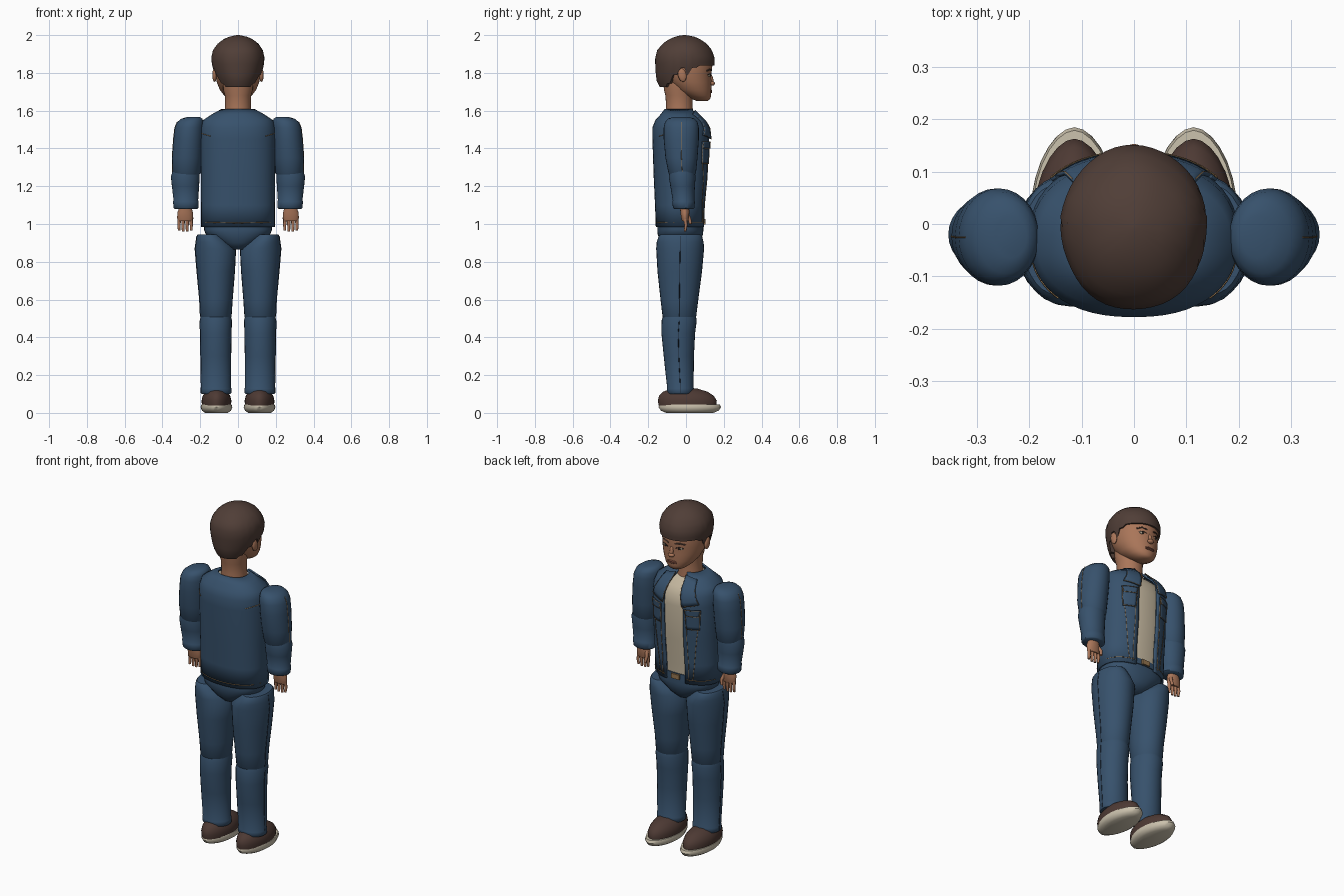
import bpy, math
from mathutils import Vector

cube = bpy.data.objects.get("Cube")
if cube:
    bpy.data.objects.remove(cube)


def material(name, r, g, b):
    m = bpy.data.materials.new(name)
    m.use_nodes = True
    m.diffuse_color = (r, g, b, 1)
    node = m.node_tree.nodes["Principled BSDF"]
    node.inputs["Base Color"].default_value = (r, g, b, 1)
    node.inputs["Roughness"].default_value = 0.9
    return m


DENIM = material("denim blue", .038, .083, .15)
SEAM = material("dark seam", .012, .02, .035)
THREAD = material("orange thread", .3, .18, .08)
SKIN = material("skin", .4, .18, .1)
LIP = material("lip", .27, .1, .065)
HAIR = material("dark brown hair", .08, .048, .038)
CREAM = material("cream shirt", .56, .48, .35)
SHOE = material("brown leather", .075, .042, .034)
SOLE = material("pale sole", .6, .54, .42)
EYE = material("dark eye", .02, .014, .012)


def finish(name, verts, faces, mat, angle=45):
    me = bpy.data.meshes.new(name)
    me.from_pydata(verts, [], faces)
    me.materials.append(mat)
    ob = bpy.data.objects.new(name, me)
    bpy.context.collection.objects.link(ob)
    bpy.ops.object.select_all(action='DESELECT')
    ob.select_set(True)
    bpy.context.view_layer.objects.active = ob
    bpy.ops.object.shade_smooth_by_angle(angle=math.radians(angle))
    return ob


def power(v, p):
    return math.copysign(abs(v) ** (2 / p), v)


def loft(name, rings, mat, n=28, p=2.0, side=1, gap=0, angle=45):
    """Rings (z, cx, cy, rx, ry), bottom to top; gap leaves the +y side open."""
    cols = n + 1 if gap else n
    verts, faces = [], []
    for z, cx, cy, rx, ry in rings:
        for i in range(cols):
            a = gap + (math.tau - 2 * gap) * i / n
            verts.append((side * cx + rx * power(math.sin(a), p),
                          cy + ry * power(math.cos(a), p), z))
    for r in range(len(rings) - 1):
        for i in range(n):
            j = (i + 1) % cols
            a, b = r * cols, (r + 1) * cols
            faces.append((a + j, a + i, b + i, b + j))
    if not gap:
        faces.append(tuple(range(n)))
        faces.append(tuple(reversed(range(len(verts) - n, len(verts)))))
    return finish(name, verts, faces, mat, angle)


def ball(name, loc, size, mat, tilt=0):
    n, m = 16, 10
    bpy.ops.mesh.primitive_uv_sphere_add(segments=n, ring_count=m, radius=1, location=loc,
                                         rotation=(tilt, 0, 0))
    ob = bpy.context.object
    ob.name = name
    ob.scale = size
    ob.data.materials.append(mat)
    bpy.ops.object.shade_smooth()
    return ob


def tube(name, pts, mat, r=.0018, taper=1.0):
    cu = bpy.data.curves.new(name, 'CURVE')
    cu.dimensions = '3D'
    cu.bevel_depth = r
    cu.bevel_resolution = 2 if r > .005 else 0
    cu.use_fill_caps = True
    sp = cu.splines.new('POLY')
    sp.points.add(len(pts) - 1)
    for i, q in enumerate(pts):
        sp.points[i].co = (*q, 1)
        sp.points[i].radius = 1 + (taper - 1) * i / (len(pts) - 1)
    cu.materials.append(mat)
    ob = bpy.data.objects.new(name, cu)
    bpy.context.collection.objects.link(ob)
    return ob


def at_height(rings, z):
    for a, b in zip(rings, rings[1:]):
        if z <= b[0]:
            t = max(0, (z - a[0]) / (b[0] - a[0]))
            return [u + (v - u) * t for u, v in zip(a, b)]
    return rings[-1]


def on_surface(rings, x, z, p, off=0, back=False):
    _, _, cy, rx, ry = at_height(rings, z)
    y = ry * max(0, 1 - min(1, abs(x / rx)) ** p) ** (1 / p) + off
    return Vector((x, cy - y if back else cy + y, z))


# Shirt and open jacket
JACKET = [(.985, 0, -.03, .195, .13), (1.1, 0, -.03, .195, .134), (1.25, 0, -.026, .197, .145),
          (1.45, 0, -.026, .2, .152), (1.51, 0, -.03, .198, .148), (1.55, 0, -.035, .185, .127),
          (1.58, 0, -.038, .14, .097), (1.61, 0, -.04, .085, .072)]
P = 2.3
loft("shirt", [(z - .012, cx, cy, rx - .018, ry - .012) for z, cx, cy, rx, ry in JACKET],
     CREAM, 40, P)
jacket = loft("jacket", JACKET, DENIM, 48, P, gap=.27, angle=60)
solid = jacket.modifiers.new("cloth thickness", 'SOLIDIFY')
solid.thickness, solid.offset = .01, -1


def stitch(name, corners, back=False, mat=THREAD, off=.001):
    pts = []
    for (x0, z0), (x1, z1) in zip(corners, corners[1:]):
        pts += [on_surface(JACKET, x0 + (x1 - x0) * k / 8, z0 + (z1 - z0) * k / 8, P, off, back)
                for k in range(9)]
    tube(name, pts, mat)


def patch(name, q, mat, off):
    """Four-cornered cloth plate following the jacket front."""
    n, verts, faces = 7, [], []
    for i in range(n):
        for j in range(n):
            u, v = i / (n - 1), j / (n - 1)
            x, z = [(q[0][k] * (1 - u) + q[1][k] * u) * (1 - v)
                    + (q[3][k] * (1 - u) + q[2][k] * u) * v for k in (0, 1)]
            verts.append(on_surface(JACKET, x, z, P, off))
    for i in range(n - 1):
        for j in range(n - 1):
            a = i * n + j
            faces.append((a, a + 1, a + n + 1, a + n))
    ob = finish(name, verts, faces, mat)
    ob.modifiers.new("thickness", 'SOLIDIFY').thickness = .008
    ob.modifiers["thickness"].offset = 0


for s, label in ((1, "left"), (-1, "right")):
    def flip(pts):
        return [(s * x, z) for x, z in pts]
    lapel = flip([(.035, 1.6), (.1, 1.585), (.15, 1.47), (.062, 1.45)])
    pocket = flip([(.08, 1.43), (.155, 1.43), (.15, 1.32), (.085, 1.32)])
    flap = flip([(.078, 1.435), (.158, 1.435), (.15, 1.4), (.085, 1.4)])
    patch(label + "_lapel", lapel, DENIM, .008)
    patch(label + "_pocket", pocket, DENIM, .003)
    patch(label + "_pocket_flap", flap, DENIM, .007)
    stitch(label + "_lapel_stitch", lapel[1:] + lapel[:1], off=.012)
    stitch(label + "_pocket_stitch", pocket + pocket[:1], off=.008)
    stitch(label + "_flap_stitch", flap + flap[:1], off=.012)
    stitch(label + "_placket_stitch", flip([(.085, 1.0), (.082, 1.43)]))
    stitch(label + "_dart_stitch", flip([(.105, 1.01), (.14, 1.32)]))
    stitch(label + "_front_hem_stitch", flip([(.07, 1.01), (.192, 1.01)]))
    stitch(label + "_back_yoke_stitch", flip([(.145, 1.465), (.195, 1.48)]), back=True)
stitch("back_hem_stitch", [(-.192, 1.01), (0, 1.005), (.192, 1.01)], back=True)

# Hips, belt and buckle
loft("hips", [(.865, 0, -.03, .05, .07), (.9, 0, -.03, .1, .105), (.945, 0, -.03, .17, .12),
              (.97, 0, -.03, .18, .122), (1.02, 0, -.03, .178, .12)], DENIM, 36, 2.3)
loft("waistband", [(.995, 0, -.03, .183, .125), (1.03, 0, -.03, .18, .124)], DENIM, 36, 2.3)
bpy.ops.mesh.primitive_cube_add(size=1, location=(0, .097, 1.012))
buckle = bpy.context.object
buckle.name = "belt_buckle"
buckle.scale = (.05, .012, .028)
buckle.data.materials.append(THREAD)

UPPER_ARM = [(1.25, .273, -.02, .06, .06), (1.27, .273, -.02, .074, .073),
             (1.35, .27, -.024, .079, .085), (1.45, .263, -.025, .079, .093),
             (1.51, .258, -.025, .077, .093), (1.54, .252, -.025, .07, .086),
             (1.558, .244, -.025, .055, .07), (1.567, .235, -.025, .03, .04)]
LOWER_ARM = [(1.08, .275, -.012, .06, .052), (1.085, .275, -.012, .066, .057),
             (1.12, .276, -.013, .068, .06), (1.125, .276, -.013, .065, .057),
             (1.2, .278, -.018, .072, .065), (1.25, .279, -.02, .076, .071),
             (1.28, .277, -.02, .07, .066)]
THIGH = [(.49, .117, -.035, .07, .075), (.51, .117, -.035, .083, .089),
         (.6, .116, -.035, .088, .1), (.75, .117, -.033, .101, .118),
         (.87, .119, -.031, .109, .127), (.905, .133, -.031, .09, .124),
         (.935, .147, -.03, .072, .115), (.945, .147, -.03, .066, .105)]
SHIN = [(.1, .116, -.03, .076, .066), (.105, .116, -.03, .081, .071),
        (.13, .116, -.03, .081, .072), (.134, .116, -.03, .079, .07),
        (.3, .117, -.038, .081, .08), (.42, .117, -.041, .083, .089),
        (.49, .117, -.036, .085, .093), (.515, .117, -.035, .079, .086)]
SOLE_RINGS = [(0, .114, .02, .06, .125), (.012, .114, .02, .077, .153),
              (.03, .114, .02, .084, .165), (.045, .114, .019, .08, .16)]
UPPER = [(.04, .114, .008, .077, .153), (.065, .114, .007, .079, .156),
         (.09, .114, .002, .073, .145), (.112, .114, -.004, .058, .118),
         (.128, .114, -.008, .035, .07)]
PALM = [(1.015, .28, -.005, .036, .016), (1.03, .28, -.005, .042, .02),
        (1.06, .28, -.006, .041, .024), (1.1, .277, -.008, .028, .024)]

for s, label in ((1, "left"), (-1, "right")):
    # Limbs
    for part, rings, mat in (("upper_arm", UPPER_ARM, DENIM), ("forearm", LOWER_ARM, DENIM),
                             ("thigh", THIGH, DENIM), ("shin", SHIN, DENIM),
                             ("shoe_sole", SOLE_RINGS, SOLE), ("shoe_upper", UPPER, SHOE),
                             ("palm", PALM, SKIN)):
        loft(label + "_" + part, rings, mat, 28, 1.85 if "shoe" in part else 2, side=s)
    # Outer seams
    for part, rings, mat in (("sleeve_stitch", UPPER_ARM[1:-2], THREAD),
                             ("trouser_seam", THIGH[1:-1], SEAM), ("shin_seam", SHIN[1:-1], SEAM)):
        tube(label + "_" + part, [(s * (cx + rx), cy, z) for z, cx, cy, rx, ry in rings], mat)
    # Fingers and thumb
    for k in range(4):
        u = k - 1.5
        drop = .957 + .006 * abs(u)
        x = .28 + u * .02
        tube(label + "_finger_" + str(k + 1),
             [(s * x, -.005, 1.03), (s * (x + u * .002), 0, .995), (s * (x + u * .001), -.004, drop)],
             SKIN, .0105, .65)
    tube(label + "_thumb", [(s * .255, 0, 1.06), (s * .245, .018, 1.03), (s * .25, .024, 1.0)],
         SKIN, .011, .7)
    # Laces
    for k in range(3):
        y, z = .06 + .02 * k, .118 - .009 * k
        tube(label + "_lace_" + str(k + 1),
             [(s * .114 - .028, y, z - .008), (s * .114, y, z + .002), (s * .114 + .028, y, z - .008)],
             THREAD, .003)

# Neck and head
loft("neck", [(1.56, 0, -.035, .075, .075), (1.62, 0, -.035, .068, .07), (1.68, 0, -.037, .07, .072),
              (1.71, 0, -.04, .078, .077), (1.76, 0, -.04, .08, .08)], SKIN)
HEAD = [(1.652, 0, .085, .028, .03), (1.662, 0, .078, .05, .05), (1.68, 0, .06, .073, .073),
        (1.71, 0, .035, .096, .099), (1.75, 0, .018, .112, .117), (1.79, 0, .002, .121, .132),
        (1.85, 0, 0, .126, .141), (1.92, 0, -.005, .11, .125), (1.96, 0, -.005, .07, .08)]
loft("head", HEAD, SKIN, 36, angle=80)

# Face
ball("nose_bridge", (0, .132, 1.768), (.011, .012, .032), SKIN, .25)
ball("nose_tip", (0, .138, 1.744), (.019, .015, .012), SKIN)
for i, z in enumerate((1.705, 1.697)):
    ball(("upper_lip", "lower_lip")[i], on_surface(HEAD, 0, z, 2, -.002), (.03, .007, .005), LIP)
for s, label in ((1, "left"), (-1, "right")):
    ball(label + "_eye_white", on_surface(HEAD, s * .045, 1.787, 2, -.003), (.019, .007, .007), CREAM)
    ball(label + "_iris", on_surface(HEAD, s * .045, 1.787, 2, .002), (.008, .004, .007), EYE)
    tube(label + "_lash", [on_surface(HEAD, s * x, z, 2, .004)
                           for x, z in ((.024, 1.788), (.045, 1.796), (.067, 1.789))], EYE, .002)
    tube(label + "_eyebrow", [on_surface(HEAD, s * x, z, 2, .001)
                              for x, z in ((.02, 1.812), (.05, 1.819), (.075, 1.81))], HAIR, .004)
    ball(label + "_ear", (s * .124, -.02, 1.788), (.012, .022, .036), SKIN, .2)

# Hair: each column runs from the crown to its own hairline
HAIR_RINGS = [(1.72, 0, -.03, .088, .105), (1.75, 0, -.02, .105, .134), (1.79, 0, -.01, .124, .15),
              (1.84, 0, -.007, .137, .157), (1.88, 0, -.007, .141, .158), (1.92, 0, -.009, .132, .145),
              (1.955, 0, -.008, .108, .116), (1.98, 0, -.008, .074, .08), (1.994, 0, -.008, .04, .045),
              (2, 0, -.008, .005, .006)]


def hairline(a):
    d = abs(math.degrees(a))
    for limit, z in ((66, 1.838), (78, 1.825), (88, 1.785), (105, 1.825), (115, 1.79), (130, 1.745)):
        if d < limit:
            return z
    return 1.725


n, rows, verts, faces = 48, 14, [], []
for i in range(n):
    a = math.tau * i / n
    a = a - math.tau if a > math.pi else a
    low = hairline(a)
    for r in range(rows + 1):
        t = min(r, rows - 1) / (rows - 1)
        z = 2 - (2 - low) * t ** 1.6
        _, _, cy, rx, ry = at_height(HAIR_RINGS, z)
        k = .82 if r == rows else 1 + .012 * math.sin(5 * a + 3 * t) * math.sin(math.pi * t)
        verts.append((k * rx * math.sin(a), cy + k * ry * math.cos(a), z))
for i in range(n):
    b, c = i * (rows + 1), (i + 1) % n * (rows + 1)
    faces += [(b + r, c + r, c + r + 1, b + r + 1) for r in range(rows)]
faces.append(tuple(i * (rows + 1) for i in reversed(range(n))))
finish("hair", verts, faces, HAIR, 50)
